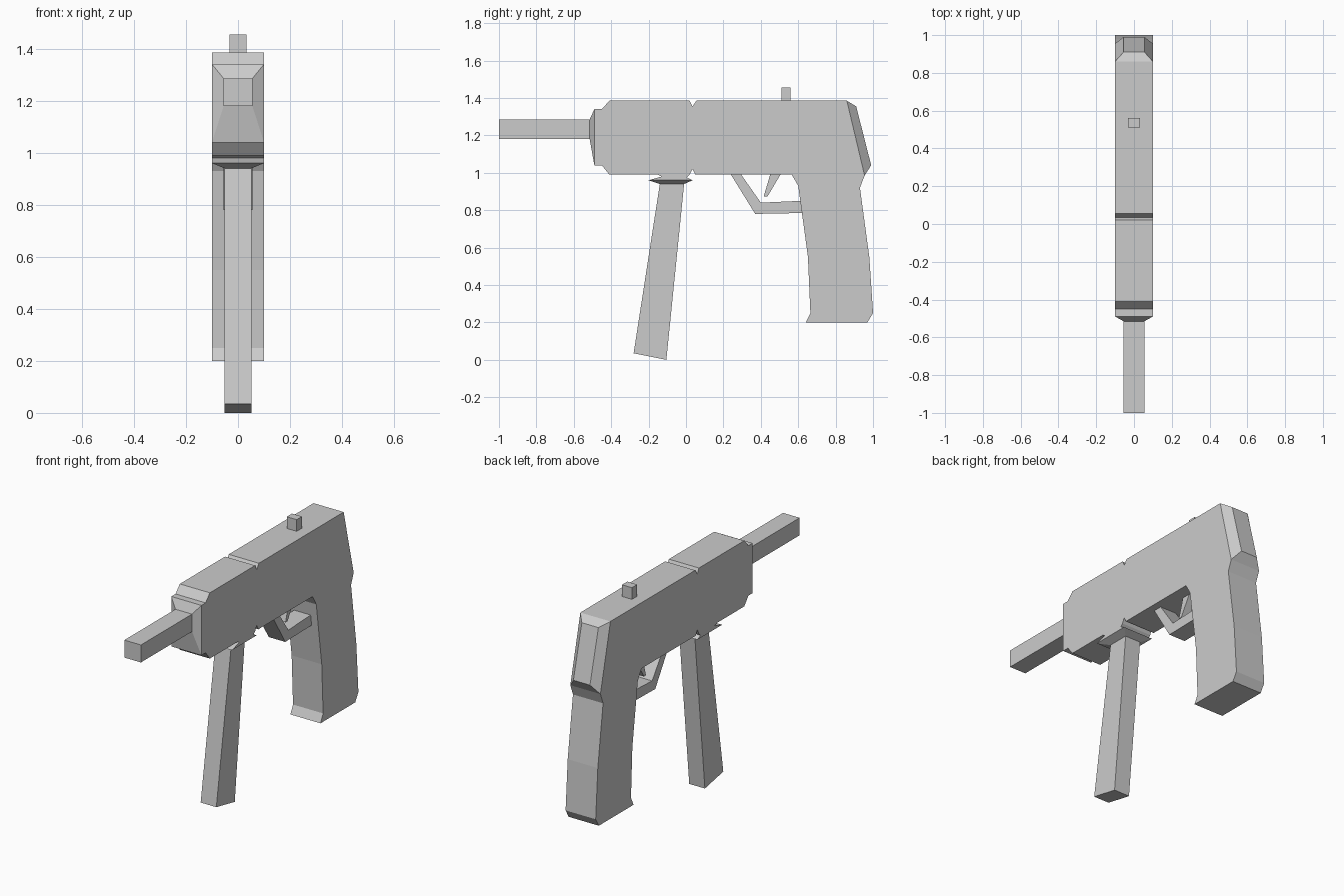
import bpy
import bmesh

cube = bpy.data.objects.get("Cube")
if cube:
    bpy.data.objects.remove(cube, do_unlink=True)

grey = bpy.data.materials.new("plain grey")
grey.use_nodes = True
COLOUR = (0.6, 0.6, 0.6, 1)
grey.diffuse_color = COLOUR
grey.node_tree.nodes["Principled BSDF"].inputs["Base Color"].default_value = COLOUR


def loft(name, ring_a, ring_b):
    """Closed flat-shaded solid between two matching rings of points."""
    bm = bmesh.new()
    a = [bm.verts.new(p) for p in ring_a]
    b = [bm.verts.new(p) for p in ring_b]
    bm.faces.new(a)
    bm.faces.new(b[::-1])
    for i in range(len(a)):
        j = (i + 1) % len(a)
        bm.faces.new((a[j], a[i], b[i], b[j]))
    bmesh.ops.recalc_face_normals(bm, faces=bm.faces)
    mesh = bpy.data.meshes.new(name)
    bm.to_mesh(mesh)
    bm.free()
    mesh.materials.append(grey)
    obj = bpy.data.objects.new(name, mesh)
    bpy.context.collection.objects.link(obj)
    return obj


def prism(name, profile, half):
    """Side profile (y, z) extruded across the width."""
    return loft(name, [(-half, y, z) for y, z in profile],
                [(half, y, z) for y, z in profile])


def ring(half, lower, upper):
    """Four corners spanning the width between two (y, z) points."""
    return [(-half, *lower), (half, *lower), (half, *upper), (-half, *upper)]


def slab(half, y0, y1, z):
    return ring(half, (y0, z), (y1, z))


W = 0.1       # half width of the body
N = 0.055     # half width of the slim parts

# Receiver, grip and magazine collar share one side profile
top = [(-0.49, 1.34), (-0.45, 1.34), (-0.41, 1.385), (0.02, 1.385),
       (0.035, 1.355), (0.055, 1.385), (0.86, 1.385)]
grip = [(0.955, 0.985), (0.93, 0.92), (0.98, 0.55), (1.0, 0.25),
        (0.97, 0.2), (0.64, 0.2), (0.665, 0.25), (0.652, 0.55),
        (0.6, 0.93), (0.565, 0.99)]
underside = [(0.05, 0.99), (0.035, 1.02), (0.02, 0.99), (0.005, 0.975),
             (0.035, 0.96), (-0.2, 0.96), (-0.13, 0.98), (-0.15, 0.99),
             (-0.41, 0.99), (-0.45, 1.04), (-0.49, 1.04)]
prism("body_and_grip", top + grip + underside, W)

# Bevelled end caps
loft("rear_cap", ring(W, (0.955, 0.985), (0.86, 1.385)),
     ring(N, (0.99, 1.04), (0.91, 1.355)))
loft("front_cap", ring(W, (-0.49, 1.04), (-0.49, 1.34)),
     ring(N, (-0.515, 1.18), (-0.515, 1.285)))

# Barrel and sight
loft("barrel", ring(N, (-0.515, 1.18), (-0.515, 1.285)),
     ring(N, (-1, 1.18), (-1, 1.285)))
loft("sight", slab(0.033, 0.51, 0.56, 1.385), slab(0.033, 0.51, 0.56, 1.455))

# Magazine below its tapered collar
loft("magazine_collar", slab(W, -0.2, 0.035, 0.96), slab(0.052, -0.14, -0.01, 0.94))
prism("magazine", [(-0.14, 0.94), (-0.01, 0.94), (-0.105, 0.0), (-0.28, 0.035)], 0.052)

# Trigger and its guard
prism("trigger_guard", [(0.24, 0.99), (0.37, 0.78), (0.63, 0.785),
                        (0.62, 0.85), (0.4, 0.84), (0.295, 0.99)], N)
prism("trigger", [(0.45, 0.99), (0.415, 0.872), (0.435, 0.872), (0.505, 0.99)], 0.025)
